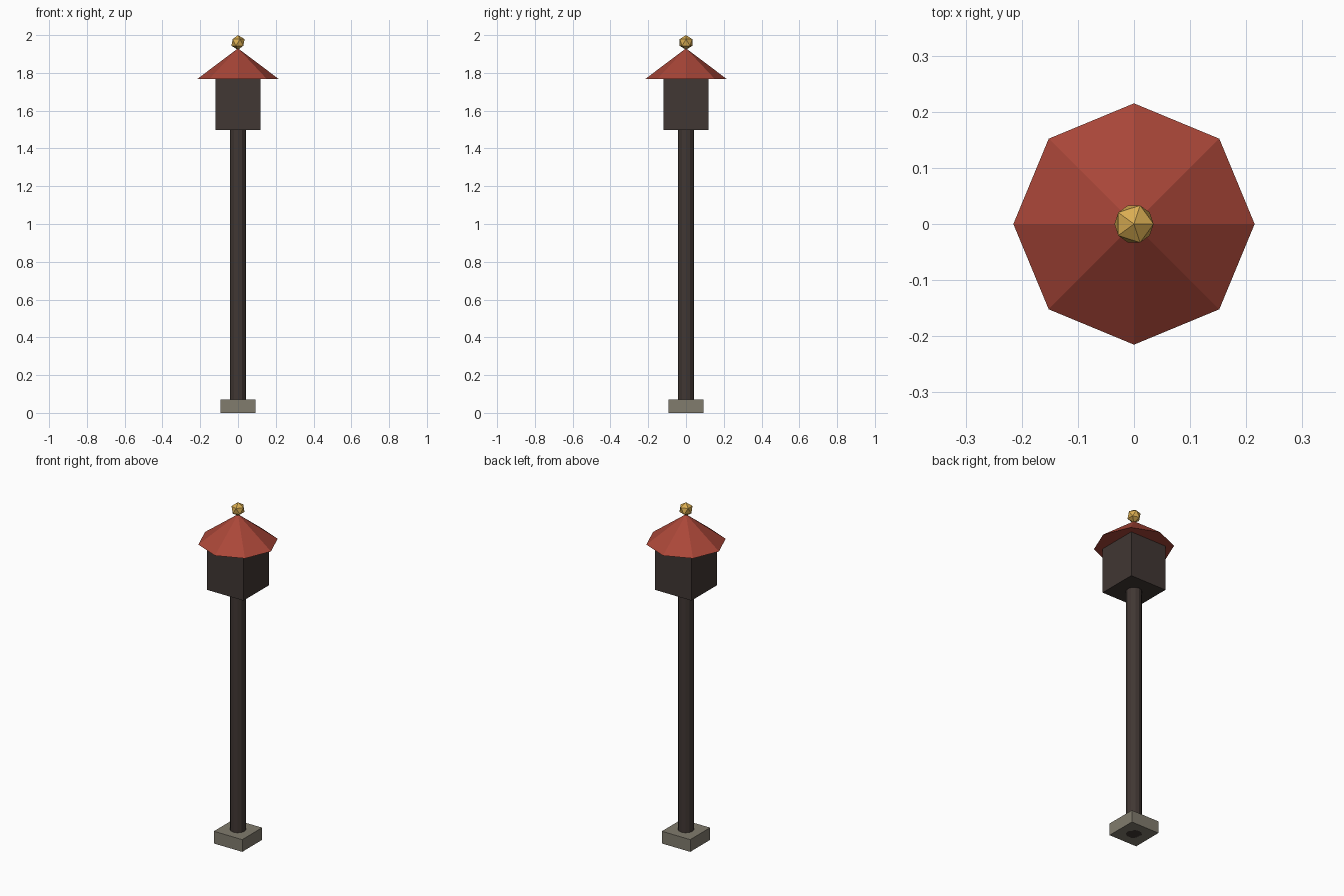
import bpy, math

if "Cube" in bpy.data.objects:
    bpy.data.objects.remove(bpy.data.objects["Cube"])


def material(name, rgb):
    m = bpy.data.materials.new(name)
    m.diffuse_color = (*rgb, 1)
    m.use_nodes = True
    m.node_tree.nodes["Principled BSDF"].inputs["Base Color"].default_value = m.diffuse_color
    return m


def finish(name, mat):
    ob = bpy.context.object
    ob.name = name
    ob.data.materials.append(mat)
    return ob


def block(name, width, z0, z1, mat):
    bpy.ops.mesh.primitive_cube_add(size=1, location=(0, 0, (z0 + z1) / 2))
    bpy.context.object.scale = (width, width, z1 - z0)
    return finish(name, mat)


stone = material("stone", (0.22, 0.20, 0.155))
wood = material("dark_wood", (0.052, 0.038, 0.033))
red = material("red_roof", (0.40, 0.062, 0.04))
gold = material("gold", (0.70, 0.42, 0.085))

# Stone foot
block("base", 0.185, 0, 0.072, stone)

# Post, running through the foot up to the housing
bpy.ops.mesh.primitive_cylinder_add(vertices=12, radius=0.043, depth=1.5,
                                    location=(0, 0, 0.75))
finish("post", wood)

# Square housing
block("housing", 0.238, 1.498, 1.768, wood)

# Eight-sided roof with corners on the axes
bpy.ops.mesh.primitive_cone_add(vertices=8, radius1=0.215, radius2=0,
                                depth=0.162, location=(0, 0, 1.768 + 0.081))
finish("roof", red)

# Faceted ball on the tip
bpy.ops.mesh.primitive_ico_sphere_add(subdivisions=1, radius=0.039,
                                      location=(0, 0, 1.961))
finish("finial", gold)
